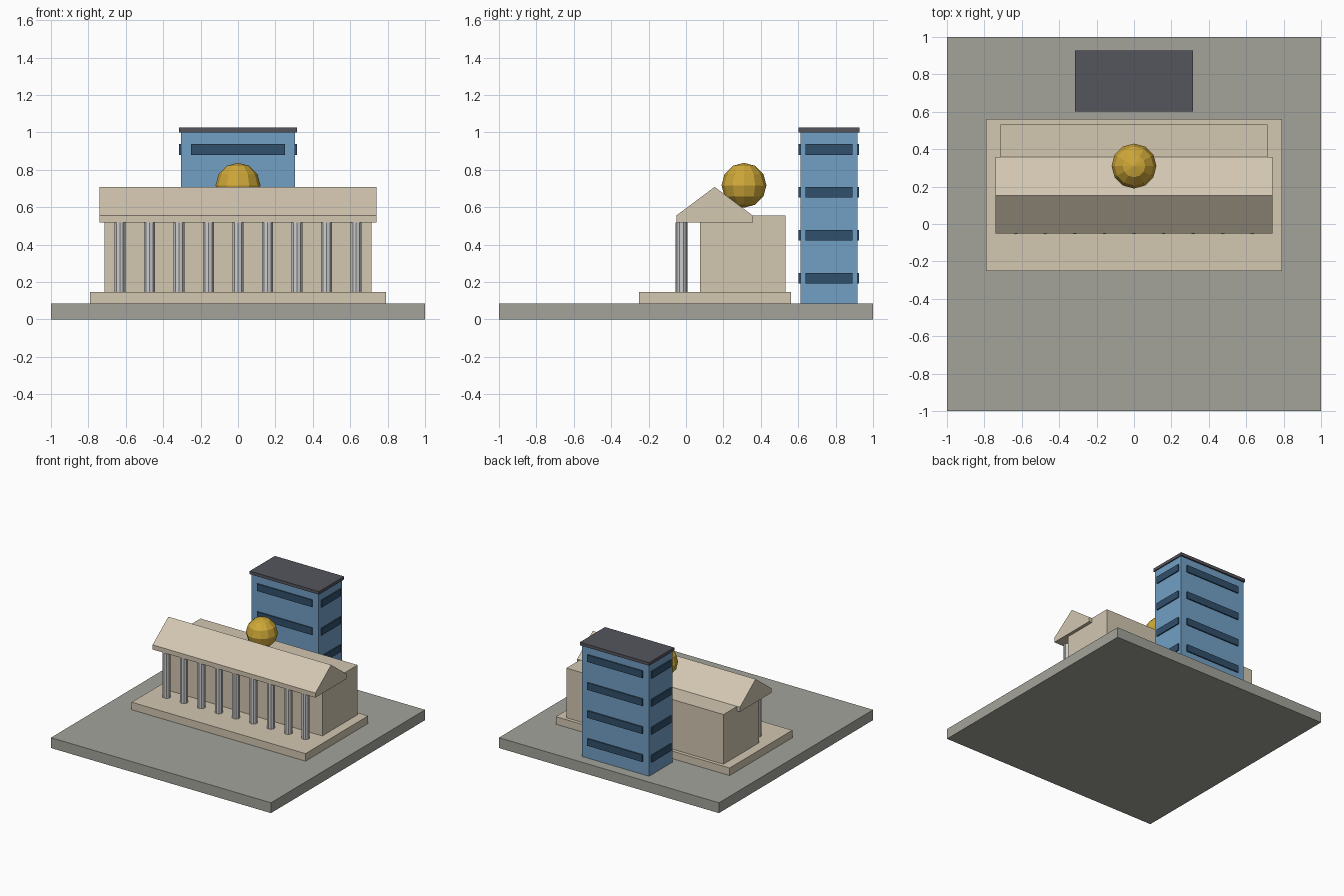
import bpy, bmesh, math

if "Cube" in bpy.data.objects:
    bpy.data.objects.remove(bpy.data.objects["Cube"])


def material(name, rgb):
    m = bpy.data.materials.new(name)
    m.diffuse_color = (*rgb, 1)
    m.use_nodes = True
    m.node_tree.nodes["Principled BSDF"].inputs["Base Color"].default_value = m.diffuse_color
    return m


STONE = material("sandstone", (0.65, 0.57, 0.44))
GROUND = material("paving", (0.37, 0.37, 0.33))
GREY = material("column_grey", (0.55, 0.55, 0.55))
GOLD = material("gold", (0.62, 0.39, 0.04))
BLUE = material("blue_wall", (0.17, 0.35, 0.56))
GLASS = material("dark_glass", (0.03, 0.08, 0.15))
SLATE = material("slate", (0.09, 0.09, 0.11))


def finish(name, bm, mat):
    bmesh.ops.recalc_face_normals(bm, faces=bm.faces)
    mesh = bpy.data.meshes.new(name)
    bm.to_mesh(mesh)
    bm.free()
    mesh.materials.append(mat)
    ob = bpy.data.objects.new(name, mesh)
    bpy.context.collection.objects.link(ob)
    return ob


def box(name, x, y, z, mat):
    """Box from (min, max) ranges on each axis."""
    bm = bmesh.new()
    bmesh.ops.create_cube(bm, size=1)
    for v in bm.verts:
        v.co = [r[0] if c < 0 else r[1] for c, r in zip(v.co, (x, y, z))]
    return finish(name, bm, mat)


# Ground slab, podium and main hall
box("ground_slab", (-1, 1), (-1, 1), (0, 0.085), GROUND)
box("podium", (-0.79, 0.79), (-0.252, 0.562), (0.085, 0.147), STONE)
box("hall", (-0.714, 0.714), (0.075, 0.533), (0.147, 0.555), STONE)

# Gabled portico roof: side profile extruded along x
profile = [(-0.052, 0.517), (0.357, 0.517), (0.357, 0.555), (0.153, 0.708), (-0.052, 0.555)]
bm = bmesh.new()
gable = bm.faces.new([bm.verts.new((-0.74, y, z)) for y, z in profile])
side = bmesh.ops.extrude_face_region(bm, geom=[gable], use_keep_orig=True)
bmesh.ops.translate(bm, vec=(1.48, 0, 0),
                    verts=[g for g in side["geom"] if isinstance(g, bmesh.types.BMVert)])
finish("portico_roof", bm, STONE)

# Row of nine columns
for i in range(9):
    bm = bmesh.new()
    bmesh.ops.create_cone(bm, cap_ends=True, segments=10, radius1=0.031, radius2=0.031, depth=0.37)
    col = finish(f"column_{i + 1}", bm, GREY)
    col.location = ((i - 4) * 0.158, -0.024, 0.332)

# Faceted golden dome ball
bm = bmesh.new()
bmesh.ops.create_uvsphere(bm, u_segments=12, v_segments=6, radius=0.12)
finish("dome", bm, GOLD).location = (0, 0.31, 0.717)

# Tower with window bands on all four sides
box("tower", (-0.306, 0.306), (0.611, 0.916), (0.085, 1.0), BLUE)
box("tower_roof", (-0.315, 0.315), (0.602, 0.928), (1.0, 1.025), SLATE)
for i in range(4):
    zc = 0.22 + i * 0.2297
    z = (zc - 0.029, zc + 0.029)
    for tag, y in (("front", (0.601, 0.616)), ("back", (0.911, 0.926))):
        box(f"window_{tag}_{i + 1}", (-0.25, 0.25), y, z, GLASS)
    for tag, x in (("left", (-0.315, -0.301)), ("right", (0.301, 0.315))):
        box(f"window_{tag}_{i + 1}", x, (0.638, 0.89), z, GLASS)
